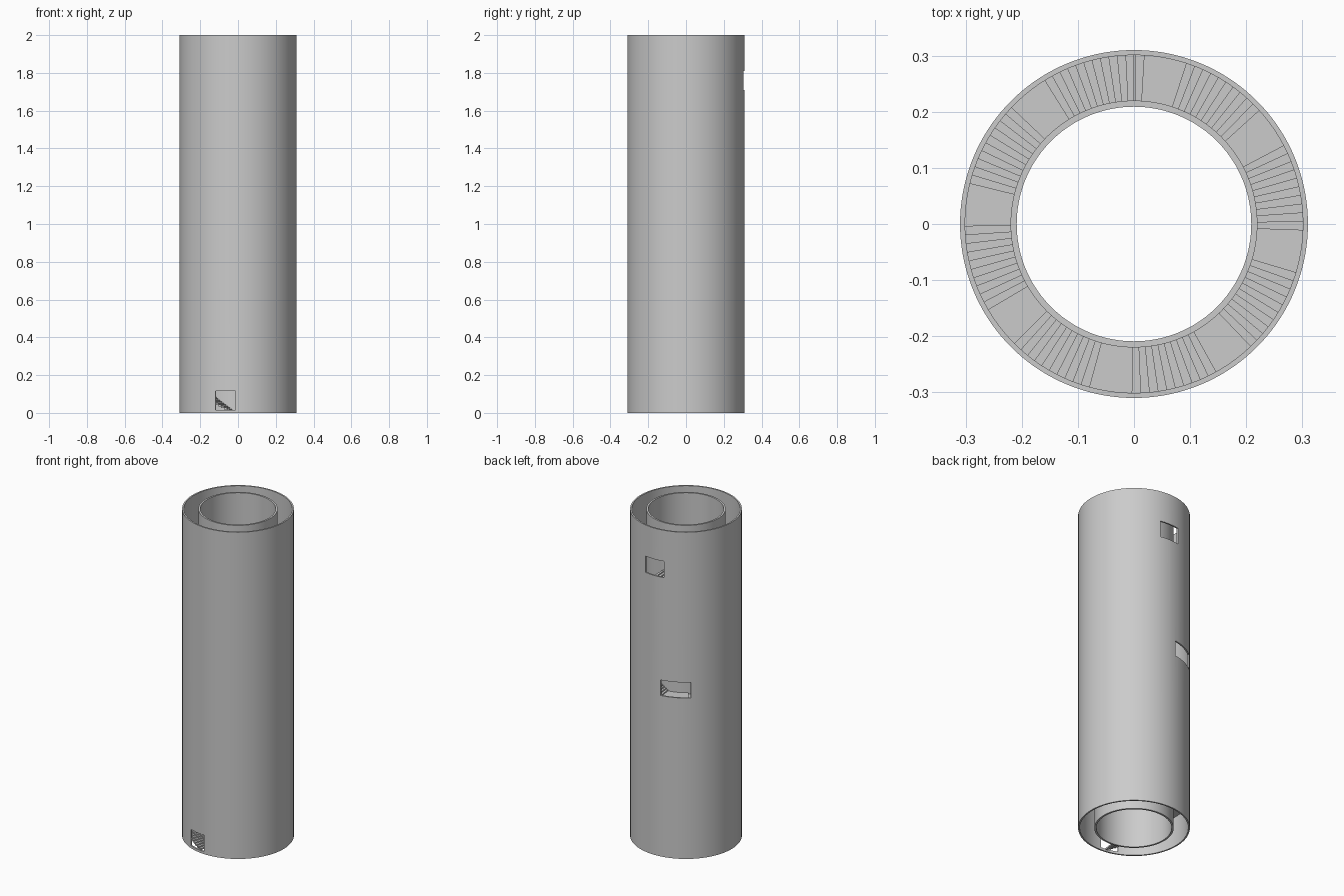
import bpy, bmesh
from math import radians, cos, sin, pi

if "Cube" in bpy.data.objects:
    bpy.data.objects.remove(bpy.data.objects["Cube"])

SEG = 144
H = 2.0


def make_object(name, bm):
    bmesh.ops.recalc_face_normals(bm, faces=bm.faces)
    mesh = bpy.data.meshes.new(name)
    bm.to_mesh(mesh)
    bm.free()
    obj = bpy.data.objects.new(name, mesh)
    bpy.context.collection.objects.link(obj)
    return obj


def sector(bm, r0, r1, a0, a1, z0, z1, n=1):
    """Solid wedge of a ring between two angles (degrees)."""
    rings = []
    for i in range(n + 1):
        a = radians(a0 + (a1 - a0) * i / n)
        rings.append([bm.verts.new((r * cos(a), r * sin(a), z))
                      for r, z in ((r0, z0), (r1, z0), (r1, z1), (r0, z1))])
    for p, q in zip(rings, rings[1:]):
        for k in range(4):
            j = (k + 1) % 4
            bm.faces.new((p[k], p[j], q[j], q[k]))
    bm.faces.new(rings[0])
    bm.faces.new(rings[-1][::-1])


def tube(name, r0, r1):
    bm = bmesh.new()
    rings = []
    for r, z in ((r0, 0), (r1, 0), (r1, H), (r0, H)):
        rings.append([bm.verts.new((r * cos(2 * pi * i / SEG), r * sin(2 * pi * i / SEG), z))
                      for i in range(SEG)])
    for k in range(4):
        p, q = rings[k], rings[(k + 1) % 4]
        for i in range(SEG):
            j = (i + 1) % SEG
            bm.faces.new((p[i], p[j], q[j], q[i]))
    return make_object(name, bm)


def smooth(obj):
    bpy.ops.object.select_all(action='DESELECT')
    obj.select_set(True)
    bpy.context.view_layer.objects.active = obj
    bpy.ops.object.shade_smooth_by_angle(angle=radians(30))


# Concentric walls
inner_wall = tube("inner_wall", 0.209, 0.22)
outer_wall = tube("outer_wall", 0.301, 0.31)

# Door openings: start angle, end angle, bottom, top
doors = [(-112.6, -92.6, 0.015, 0.115),
         (98.0, 130.0, 0.985, 1.08),
         (78.2, 101.7, 1.71, 1.81)]
bm = bmesh.new()
for a0, a1, z0, z1 in doors:
    sector(bm, 0.27, 0.34, a0, a1, z0, z1, 8)
cutter = make_object("door_cutter", bm)
cutter.hide_render = True
outer_wall.modifiers.new("doors", 'BOOLEAN').object = cutter
outer_wall.modifiers["doors"].operation = 'DIFFERENCE'
outer_wall.modifiers["doors"].solver = 'EXACT'
bpy.context.view_layer.objects.active = outer_wall
bpy.ops.object.modifier_apply(modifier="doors")
bpy.data.objects.remove(cutter)

for wall in (inner_wall, outer_wall):
    smooth(wall)

# Stair climbing clockwise, flights of narrow treads split by landings
RISE = 0.0079
bm = bmesh.new()
angle, level = 261.5, 0.02


def tread(width):
    global angle
    n = max(1, round(width / 2.5))
    sector(bm, 0.219, 0.302, angle, angle - width, level - 0.01, level, n)
    angle -= width


def flight(count, width):
    global level
    for _ in range(count):
        tread(width)
        level += RISE


# lower stair up to the middle door
for f in range(11):
    flight(11, 2.87)
    if f < 10:
        tread(14.6)
# middle landing
tread(angle - (98 - 360))
level += RISE
# upper stair up to the top door
flight(4, 2.85)
for f in range(8):
    tread(14.6)
    level += RISE
    flight(10 if f < 7 else 11, 2.7 * 1.1 if f < 7 else 2.9)
make_object("spiral_stair", bm)
